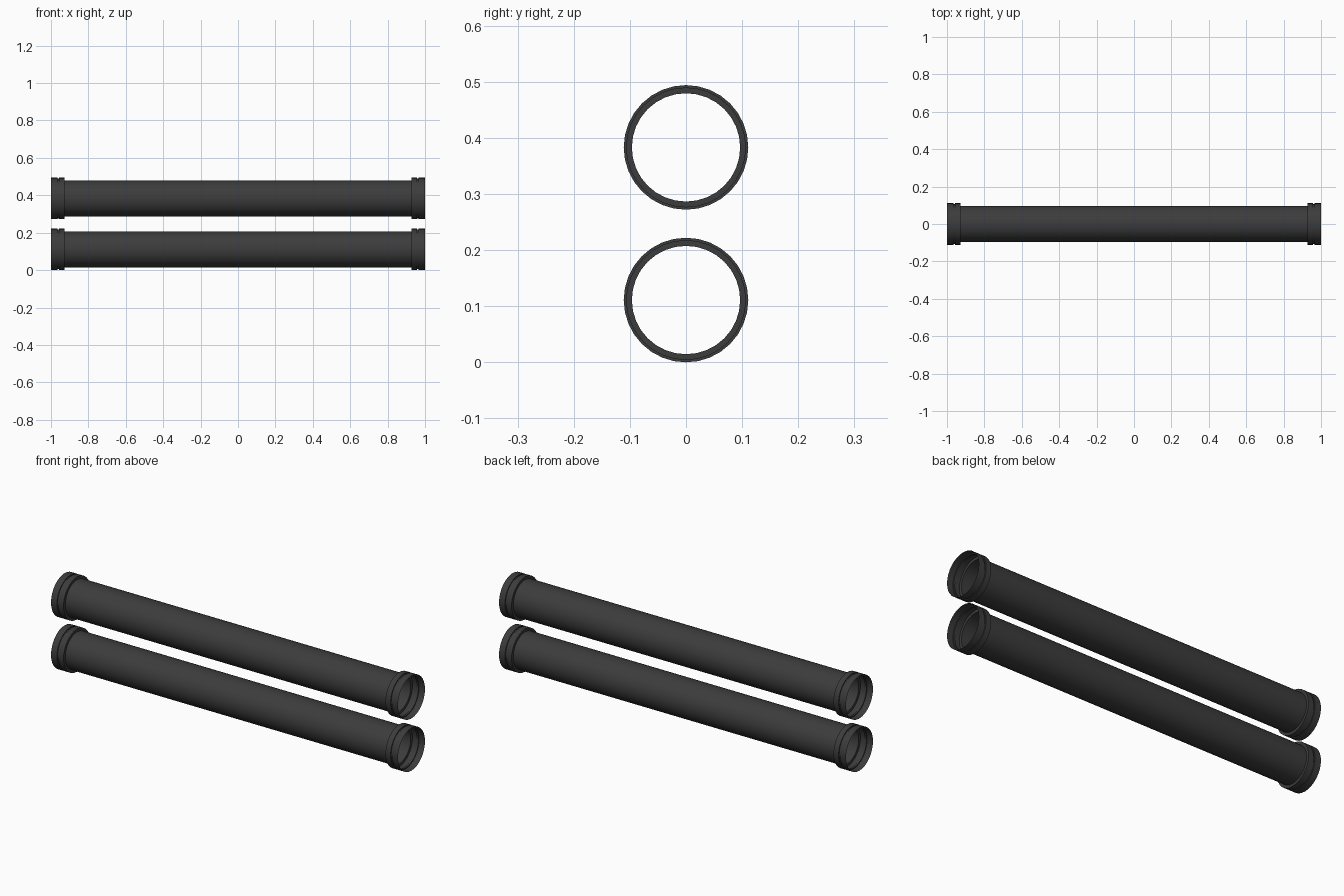
import bpy, bmesh, math

if "Cube" in bpy.data.objects:
    bpy.data.objects.remove(bpy.data.objects["Cube"])

SIDES = 32
# half profile along x: (x, radius), thin-walled pipe with a grooved collar
HALF = [(0.928, 0.0965), (0.928, 0.111), (0.957, 0.111), (0.957, 0.106),
        (0.966, 0.106), (0.966, 0.111), (1.0, 0.111)]
PROFILE = [(-x, r) for x, r in reversed(HALF)] + HALF


def pipe(name, z):
    bm = bmesh.new()
    rings = []
    for x, r in PROFILE:
        rings.append([bm.verts.new((x, r * math.sin(2 * math.pi * i / SIDES),
                                    r * math.cos(2 * math.pi * i / SIDES)))
                      for i in range(SIDES)])
    for a, b in zip(rings, rings[1:]):
        for i in range(SIDES):
            j = (i + 1) % SIDES
            bm.faces.new((a[i], a[j], b[j], b[i]))
    bmesh.ops.recalc_face_normals(bm, faces=bm.faces)
    mesh = bpy.data.meshes.new(name)
    bm.to_mesh(mesh)
    bm.free()
    ob = bpy.data.objects.new(name, mesh)
    ob.location.z = z
    bpy.context.collection.objects.link(ob)
    mesh.materials.append(mat)
    bpy.ops.object.select_all(action='DESELECT')
    ob.select_set(True)
    bpy.context.view_layer.objects.active = ob
    bpy.ops.object.shade_smooth_by_angle(angle=math.radians(30))


mat = bpy.data.materials.new("dark_metal")
mat.diffuse_color = (0.045, 0.045, 0.045, 1)
mat.use_nodes = True
mat.node_tree.nodes["Principled BSDF"].inputs["Base Color"].default_value = mat.diffuse_color

# two stacked pipes
pipe("lower_pipe", 0.111)
pipe("upper_pipe", 0.383)
